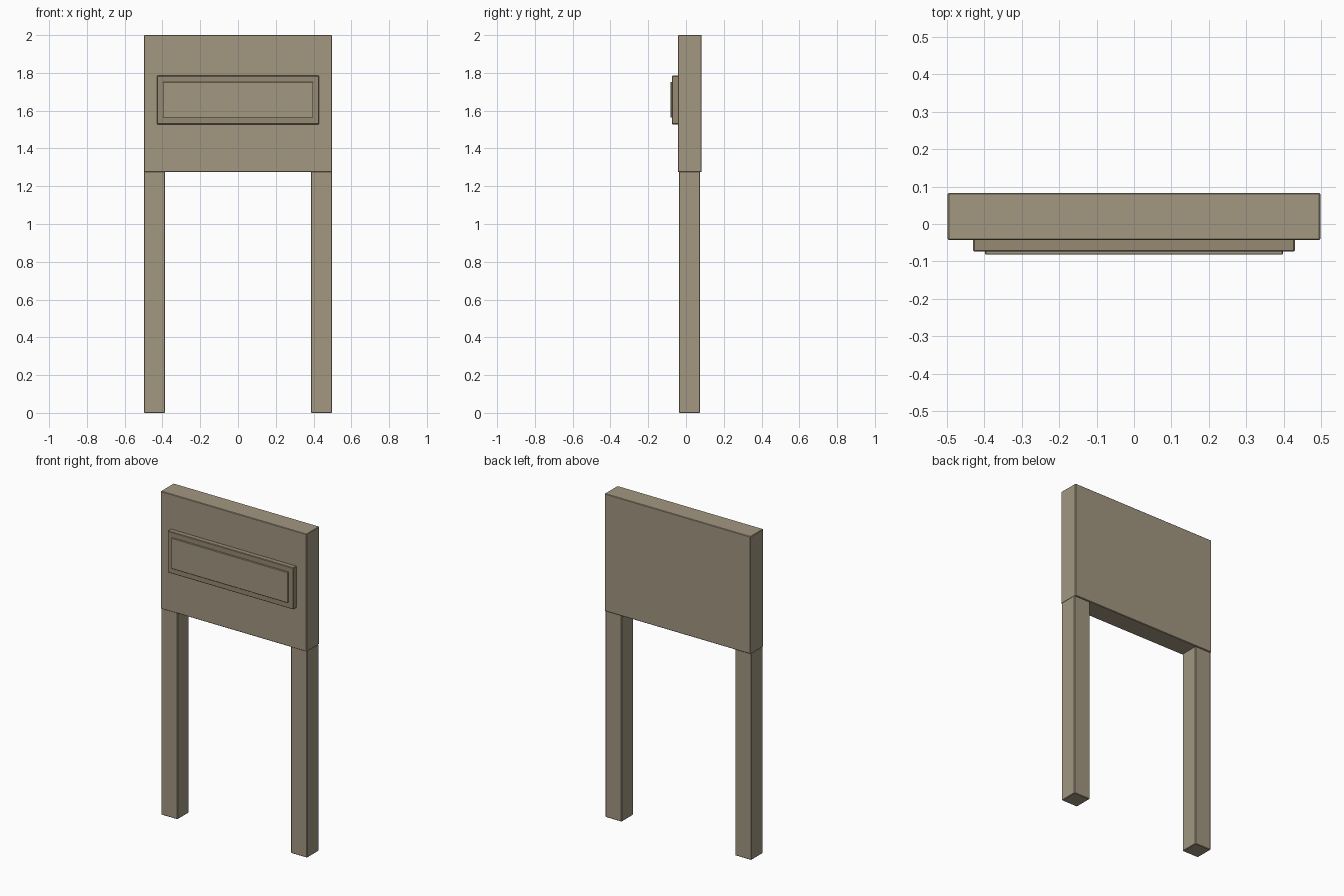
import bpy
import bmesh
from mathutils import Vector

if "Cube" in bpy.data.objects:
    bpy.data.objects.remove(bpy.data.objects["Cube"])


def material(name, rgb):
    mat = bpy.data.materials.new(name)
    mat.diffuse_color = (*rgb, 1)
    mat.use_nodes = True
    mat.node_tree.nodes["Principled BSDF"].inputs["Base Color"].default_value = mat.diffuse_color
    return mat


tan = material("tan_wood", (0.36, 0.31, 0.22))
brown = material("brown_wood", (0.31, 0.25, 0.17))


def box(name, lo, hi, mat, bevel):
    """Axis-aligned box between two corners with a small chamfer."""
    lo, hi = Vector(lo), Vector(hi)
    bm = bmesh.new()
    bmesh.ops.create_cube(bm, size=1)
    for v in bm.verts:
        v.co = Vector(((lo[i] + hi[i]) / 2 + v.co[i] * (hi[i] - lo[i]) for i in range(3)))
    bmesh.ops.bevel(bm, geom=bm.edges[:], offset=bevel, segments=1,
                    profile=0.5, affect='EDGES')
    mesh = bpy.data.meshes.new(name)
    bm.to_mesh(mesh)
    bm.free()
    mesh.materials.append(mat)
    obj = bpy.data.objects.new(name, mesh)
    bpy.context.collection.objects.link(obj)
    return obj


# Main board
box("board", (-0.498, -0.043, 1.275), (0.498, 0.083, 2.0), tan, 0.003)

# Two square posts, flush with the board ends
for side, x0, x1 in (("left", -0.498, -0.387), ("right", 0.387, 0.498)):
    box(side + "_post", (x0, -0.037, 0), (x1, 0.075, 1.278), tan, 0.003)

# Raised plaque and its thin face plate
box("plaque", (-0.43, -0.074, 1.528), (0.43, -0.04, 1.785), brown, 0.003)
box("plaque_face", (-0.398, -0.082, 1.563), (0.398, -0.072, 1.752), tan, 0.002)
